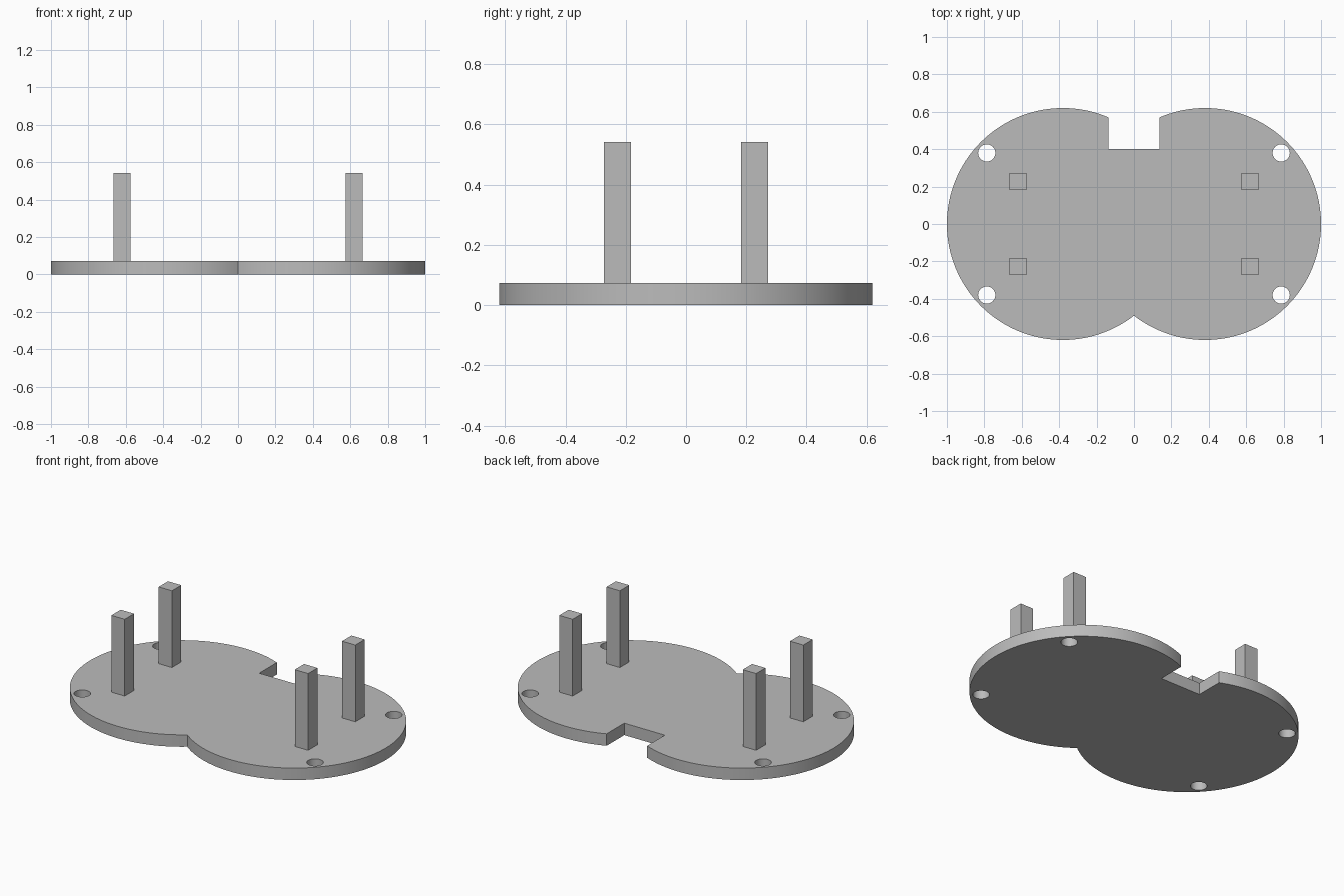
import bpy
import bmesh
from math import acos, asin, cos, sin, pi, tau

LOBE_X, LOBE_R = 0.38, 0.62
THICK = 0.073
NOTCH_X, NOTCH_Y = 0.137, 0.4
HOLE_X, HOLE_Y, HOLE_R = 0.787, 0.38, 0.046
POST_X, POST_Y, POST_W, POST_TOP = 0.62, 0.228, 0.09, 0.542

cube = bpy.data.objects.get("Cube")
if cube:
    bpy.data.objects.remove(cube, do_unlink=True)

grey = bpy.data.materials.new("plain grey")
grey.use_nodes = True
colour = (0.5, 0.5, 0.5, 1)
grey.diffuse_color = colour
grey.node_tree.nodes["Principled BSDF"].inputs["Base Color"].default_value = colour


def arc(cx, cy, r, start, end, steps):
    return [(cx + r * cos(start + (end - start) * i / steps),
             cy + r * sin(start + (end - start) * i / steps)) for i in range(steps + 1)]


def add_loop(curve, points):
    spline = curve.splines.new("POLY")
    spline.points.add(len(points) - 1)
    for p, (x, y) in zip(spline.points, points):
        p.co = (x, y, 0, 1)
    spline.use_cyclic_u = True


# Base plate outline: two overlapping discs with a square notch at the back
start = -acos(-LOBE_X / LOBE_R)
end = pi - acos((LOBE_X - NOTCH_X) / LOBE_R)
half = arc(LOBE_X, 0, LOBE_R, start, end, 96) + [(NOTCH_X, NOTCH_Y)]
outline = half + [(-x, y) for x, y in reversed(half)][:-1]

curve = bpy.data.curves.new("base_plate", "CURVE")
curve.dimensions = "2D"
curve.fill_mode = "BOTH"
curve.extrude = THICK / 2
add_loop(curve, outline)

# Screw holes
for sx in (-1, 1):
    for sy in (-1, 1):
        add_loop(curve, arc(sx * HOLE_X, sy * HOLE_Y, HOLE_R, 0, tau, 32)[:-1])

plate = bpy.data.objects.new("base_plate", curve)
bpy.context.collection.objects.link(plate)
bpy.ops.object.select_all(action="DESELECT")
plate.select_set(True)
bpy.context.view_layer.objects.active = plate
bpy.ops.object.convert(target="MESH")
plate = bpy.context.object
plate.name = "base_plate"

# Weld the plate and rest it on the ground
bm = bmesh.new()
bm.from_mesh(plate.data)
bmesh.ops.remove_doubles(bm, verts=bm.verts, dist=0.0001)
bmesh.ops.translate(bm, verts=bm.verts, vec=(0, 0, THICK / 2))
bmesh.ops.recalc_face_normals(bm, faces=bm.faces)
bm.to_mesh(plate.data)
bm.free()
plate.data.materials.clear()
plate.data.materials.append(grey)
bpy.ops.object.shade_smooth_by_angle(angle=pi / 6)

# Square posts standing on the plate
for side, sx in (("right", -1), ("left", 1)):
    for place, sy in (("front", -1), ("back", 1)):
        bpy.ops.mesh.primitive_cube_add(
            size=1, location=(sx * POST_X, sy * POST_Y, (THICK + POST_TOP) / 2))
        post = bpy.context.object
        post.name = f"{place}_{side}_post"
        post.scale = (POST_W, POST_W, POST_TOP - THICK)
        post.data.materials.append(grey)
